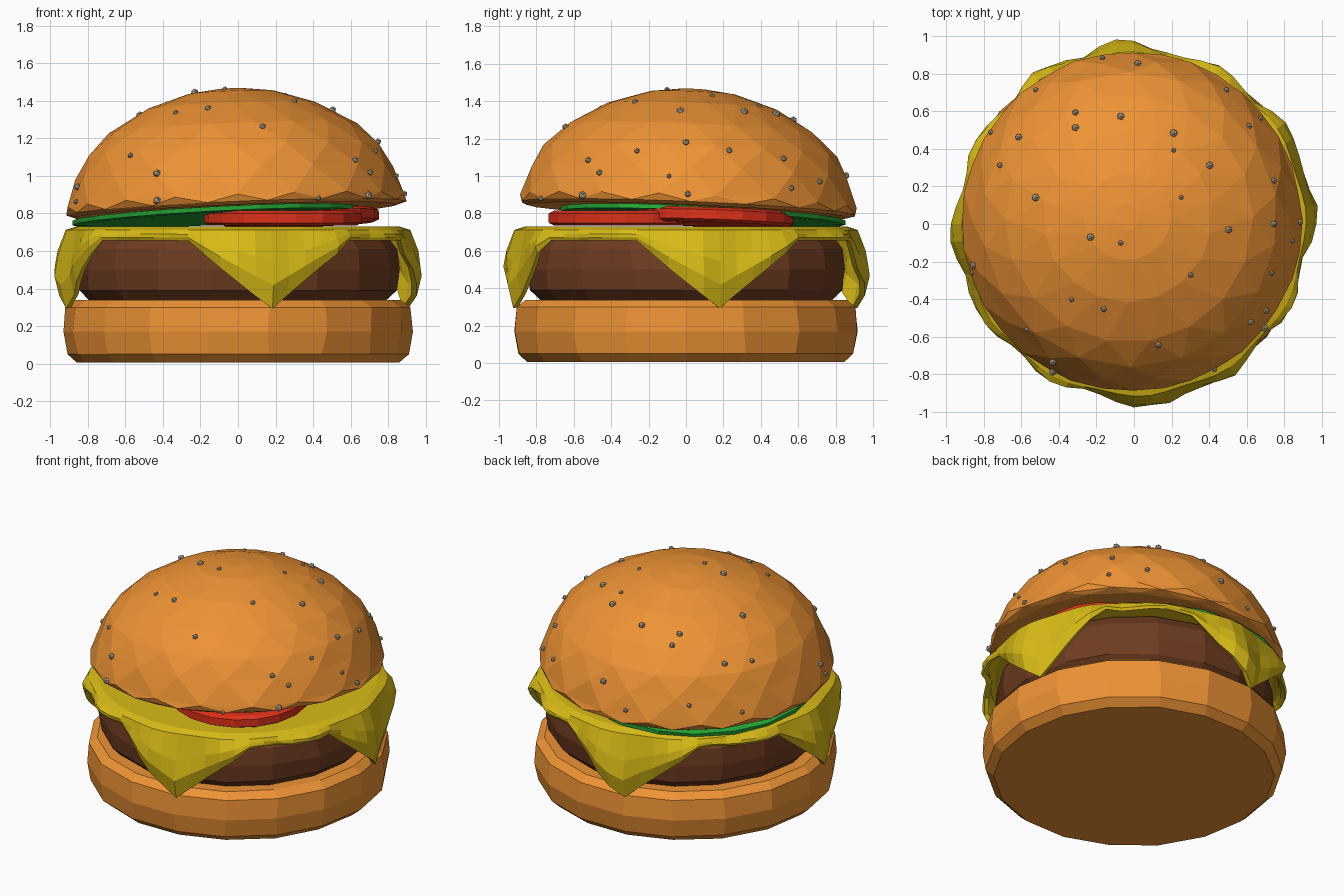
import bpy, bmesh, random
from math import sin, cos, pi, radians
from mathutils import Vector, Matrix
from mathutils.bvhtree import BVHTree

if "Cube" in bpy.data.objects:
    bpy.data.objects.remove(bpy.data.objects["Cube"])

random.seed(4)


def material(name, rgb):
    m = bpy.data.materials.new(name)
    m.diffuse_color = (*rgb, 1)
    m.use_nodes = True
    m.node_tree.nodes["Principled BSDF"].inputs["Base Color"].default_value = m.diffuse_color
    return m


BUN = material("bun", (0.85, 0.29, 0.035))
MEAT = material("meat", (0.16, 0.045, 0.015))
CHEESE = material("cheese", (0.70, 0.50, 0.008))
TOMATO = material("tomato", (0.72, 0.03, 0.01))
LEAF = material("leaf", (0.02, 0.42, 0.04))
SEED = material("seed", (0.48, 0.40, 0.28))


def finish(bm, name, mat, matrix=None):
    if matrix:
        bm.transform(matrix)
    bmesh.ops.recalc_face_normals(bm, faces=bm.faces)
    me = bpy.data.meshes.new(name)
    bm.to_mesh(me)
    bm.free()
    me.materials.append(mat)
    ob = bpy.data.objects.new(name, me)
    bpy.context.collection.objects.link(ob)
    return ob


def rings_mesh(rings, cap_start=True, cap_end=True):
    """Skin a stack of equal-length closed rings of points."""
    bm = bmesh.new()
    vs = [[bm.verts.new(p) for p in ring] for ring in rings]
    n = len(vs[0])
    for a, b in zip(vs, vs[1:]):
        for i in range(n):
            j = (i + 1) % n
            bm.faces.new((a[i], a[j], b[j], b[i]))
    if cap_start:
        bm.faces.new(vs[0])
    if cap_end:
        bm.faces.new(vs[-1])
    return bm


def lathe(profile, n, jitter=0.0, stagger=0.0):
    rings = []
    for k, (r, z) in enumerate(profile):
        ring = []
        for i in range(n):
            a = 2 * pi * (i + stagger * (k % 2) + random.uniform(-1, 1) * jitter * 8) / n
            rr = r * (1 + random.uniform(-1, 1) * jitter)
            ring.append((rr * cos(a), rr * sin(a), z))
        rings.append(ring)
    return rings_mesh(rings)


def tilted(x, y, z, rx=0, ry=0):
    return (Matrix.Translation((x, y, z)) @ Matrix.Rotation(radians(rx), 4, 'X')
            @ Matrix.Rotation(radians(ry), 4, 'Y'))


# Bottom bun and patty
finish(lathe([(.86, .005), (.91, .05), (.932, .17), (.92, .30), (.87, .338)], 18, .004),
       "bottom_bun", BUN)
finish(lathe([(.79, .335), (.845, .39), (.86, .50), (.845, .61), (.78, .69), (.70, .70)], 18, .006),
       "patty", MEAT)

# Cheese slice: flat top, short skirt, four hanging corners
N = 64
rings = [[] for _ in range(6)]
for i in range(N):
    a = 2 * pi * i / N
    d = abs((a - radians(11) + pi / 4) % (pi / 2) - pi / 4)   # angle to nearest corner
    drop = max(0, 1 - d / radians(28))
    fold = .022 * sin(12 * a + 1.0)
    z_edge = .655 - .365 * drop
    wave = random.uniform(-.012, .012)
    for ring, (r, z) in zip(rings, [
            (.45, .73), (.86, .73), (.91 + fold * .4, .712),
            (.93 + .02 * drop + fold, .712 + (z_edge - .712) * .4),
            (.935 + .03 * drop + fold + wave, .712 + (z_edge - .712) * .7),
            (.925 + .01 * drop + fold + wave, z_edge)]):
        ring.append((r * cos(a), r * sin(a), z))
cheese = finish(rings_mesh(rings, cap_end=False), "cheese_slice", CHEESE)
for p in cheese.data.polygons:
    if len(p.vertices) > 4 and p.normal.z < 0:
        cheese.data.flip_normals()
        break
sol = cheese.modifiers.new("thickness", 'SOLIDIFY')
sol.thickness = .03
sol.offset = -1

# Tomato slices
for k, (x, y, z, rx, ry) in enumerate([(.24, -.32, .775, 0, 0), (.33, .16, .78, -2, -2)]):
    finish(lathe([(.39, -.04), (.42, -.025), (.42, .025), (.39, .04)], 18, .004),
           f"tomato_slice_{k + 1}", TOMATO, tilted(x, y, z, rx, ry))

# Lettuce leaf resting on the tomatoes
finish(lathe([(.70, -.016), (.76, -.012), (.765, .012), (.70, .016)], 20, .006),
       "lettuce_leaf", LEAF, tilted(-.12, .09, .788, -2.8, -3))

# Top bun, tipped to the back left
dome = lathe([(.72, .012), (.86, -.004), (.905, .012), (.905, .05), (.85, .20), (.785, .32), (.66, .44),
              (.45, .56), (.23, .63), (.07, .65)], 18, .006, .5)
bmesh.ops.triangulate(dome, faces=[f for f in dome.faces if len(f.verts) == 4])
top = finish(dome, "top_bun", BUN, tilted(-.01, .01, .815, -2.4, -2.4))

# Sesame seeds dropped onto the dome
tree = BVHTree.FromPolygons([v.co for v in top.data.vertices],
                            [p.vertices[:] for p in top.data.polygons])
spots = [(-.17, .90), (.02, .85), (-.52, .71), (-.79, .51), (-.61, .46), (-.31, .59), (-.31, .51),
         (-.07, .57), (.21, .48), (.21, .39), (.49, .71), (.61, .52), (.67, .56), (.40, .31),
         (-.71, .31), (-.52, .14), (.25, .14), (.74, .23), (.74, 0), (.50, -.03), (.88, .01),
         (-.23, -.07), (-.07, -.10), (.30, -.27), (.73, -.26), (-.33, -.40), (-.16, -.45),
         (-.85, -.22), (-.57, -.56), (.13, -.64), (.70, -.46), (.69, -.55), (.62, -.52),
         (-.43, -.73), (.43, -.78), (-.44, -.80), (.84, -.09), (-.89, -.27)]
seeds = bmesh.new()
for x, y in spots:
    hit = tree.ray_cast(Vector((x, y, 3)), Vector((0, 0, -1)))[0]
    if hit is None:
        hit = tree.find_nearest(Vector((x, y, .87)))[0]
    bmesh.ops.create_icosphere(seeds, subdivisions=1, radius=random.uniform(.013, .023),
                               matrix=Matrix.Translation(hit + Vector((x, y, .3)) * .006))
finish(seeds, "sesame_seeds", SEED)
